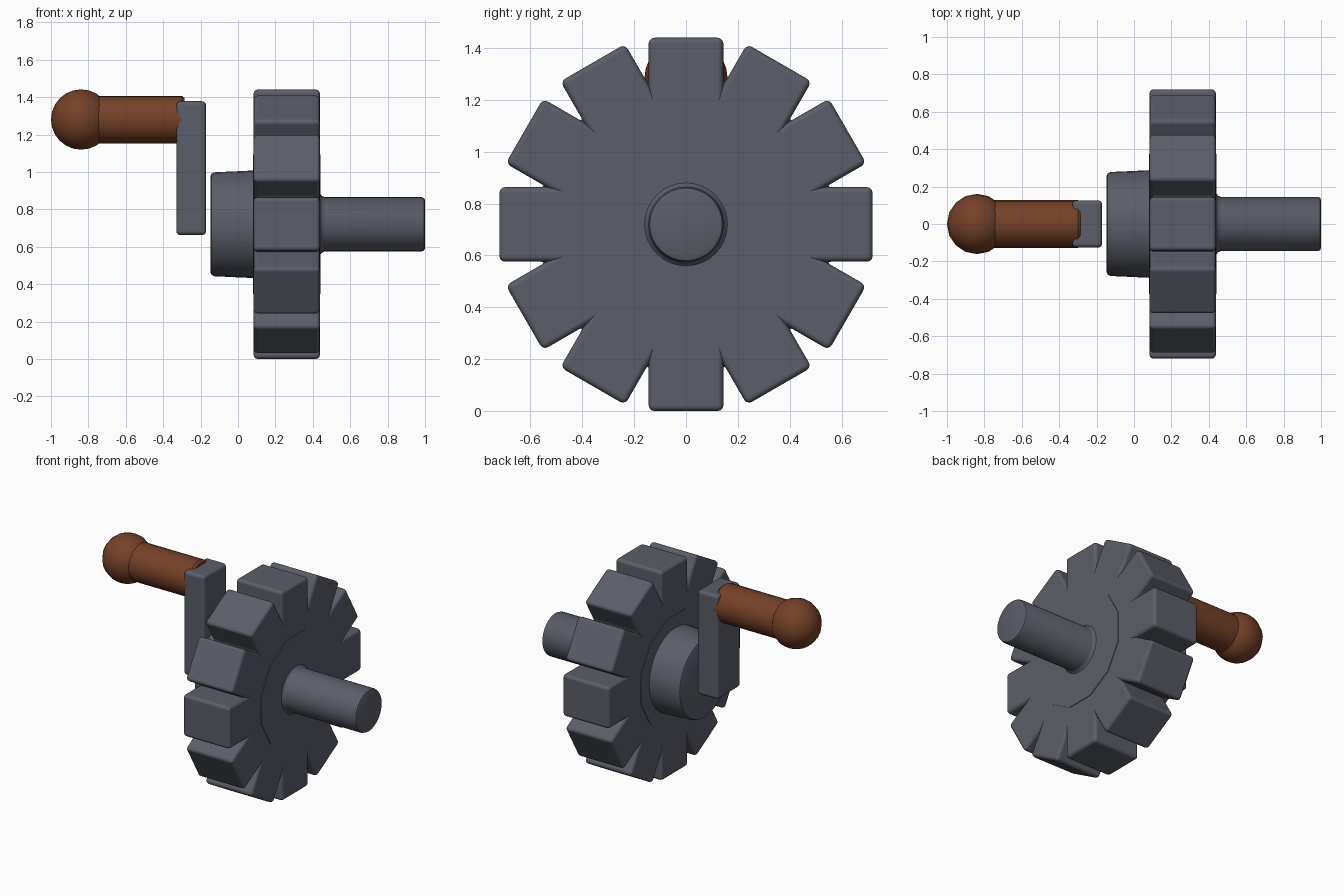
import bpy, bmesh, math
from mathutils import Vector, Matrix

cube = bpy.data.objects.get("Cube")
if cube:
    bpy.data.objects.remove(cube, do_unlink=True)

AXIS_Z = 0.72
GRIP_Z = 1.28


def material(name, rgb):
    mat = bpy.data.materials.new(name)
    mat.use_nodes = True
    mat.diffuse_color = (*rgb, 1)
    bsdf = next(n for n in mat.node_tree.nodes if n.type == 'BSDF_PRINCIPLED')
    bsdf.inputs["Base Color"].default_value = (*rgb, 1)
    return mat


steel = material("dark_steel", (0.105, 0.112, 0.14))
wood = material("brown_wood", (0.18, 0.052, 0.021))


def finish(name, bm, mat, bevel=0.0):
    bmesh.ops.recalc_face_normals(bm, faces=bm.faces)
    mesh = bpy.data.meshes.new(name)
    bm.to_mesh(mesh)
    bm.free()
    mesh.materials.append(mat)
    obj = bpy.data.objects.new(name, mesh)
    bpy.context.collection.objects.link(obj)
    bpy.ops.object.select_all(action='DESELECT')
    obj.select_set(True)
    bpy.context.view_layer.objects.active = obj
    if bevel:
        bpy.ops.object.shade_smooth()
        mod = obj.modifiers.new("rounded_edges", 'BEVEL')
        mod.width = bevel
        mod.segments = 3
        mod.limit_method = 'ANGLE'
        mod.angle_limit = math.radians(40)
        mod.harden_normals = True
    else:
        bpy.ops.object.shade_smooth_by_angle(angle=math.radians(35))
    return obj


def lathe(name, profile, z, mat, sides=32, turn=0.0):
    """Turned part along x from (x, radius) pairs, with capped ends."""
    bm = bmesh.new()
    rings = []
    for x, r in profile:
        angles = [math.tau * i / sides + turn for i in range(sides)]
        rings.append([bm.verts.new((x, r * math.cos(a), z + r * math.sin(a))) for a in angles])
    for a, b in zip(rings, rings[1:]):
        for i in range(sides):
            j = (i + 1) % sides
            bm.faces.new((a[i], a[j], b[j], b[i]))
    bm.faces.new(rings[0])
    bm.faces.new(rings[-1])
    return finish(name, bm, mat)


# Gear wheel: twelve square teeth whose flanks meet in the valleys
TEETH, TIP, HALF = 12, 0.72, 0.144
step = math.tau / TEETH
bm = bmesh.new()
outline = []
for i in range(TEETH):
    spin = Matrix.Rotation(i * step, 3, 'X')
    valley = HALF / math.tan(step / 2)
    for y, z in ((-HALF, valley), (-HALF, TIP), (HALF, TIP)):
        # Points run clockwise within a tooth, so the wheel turns the same way
        p = spin.inverted() @ Vector((0.083, y, z))
        outline.append(bm.verts.new(p + Vector((0, 0, AXIS_Z))))
face = bm.faces.new(outline)
side = bmesh.ops.extrude_face_region(bm, geom=[face])
bmesh.ops.translate(bm, vec=(0.355, 0, 0),
                    verts=[v for v in side["geom"] if isinstance(v, bmesh.types.BMVert)])
finish("gear_wheel", bm, steel, 0.022)

# Twelve-sided plate, just proud of both gear faces
lathe("gear_plate", [(0.079, 0.387), (0.442, 0.387)], AXIS_Z, steel, TEETH, step / 2)

# Axle with a small fillet at the gear
lathe("axle", [(0.40, 0.162), (0.442, 0.160), (0.450, 0.151), (0.465, 0.145),
               (0.982, 0.145), (0.995, 0.140), (1.0, 0.128)], AXIS_Z, steel)

# Slightly tapered boss on the crank side
lathe("boss", [(-0.148, 0.255), (-0.141, 0.270), (-0.125, 0.278),
               (0.09, 0.288)], AXIS_Z, steel)

# Crank arm
bm = bmesh.new()
bmesh.ops.create_cube(bm, size=1, matrix=Matrix.Translation((-0.25, 0, 1.02))
                      @ Matrix.Diagonal((0.16, 0.252, 0.716, 1)))
finish("crank_arm", bm, steel, 0.022)

# Wooden grip and its round knob
lathe("grip", [(-0.80, 0.127), (-0.30, 0.127), (-0.285, 0.115)], GRIP_Z, wood, 24)
bm = bmesh.new()
bmesh.ops.create_uvsphere(bm, u_segments=16, v_segments=12, radius=0.161,
                          matrix=Matrix.Translation((-0.839, 0, GRIP_Z)))
finish("grip_knob", bm, wood)
